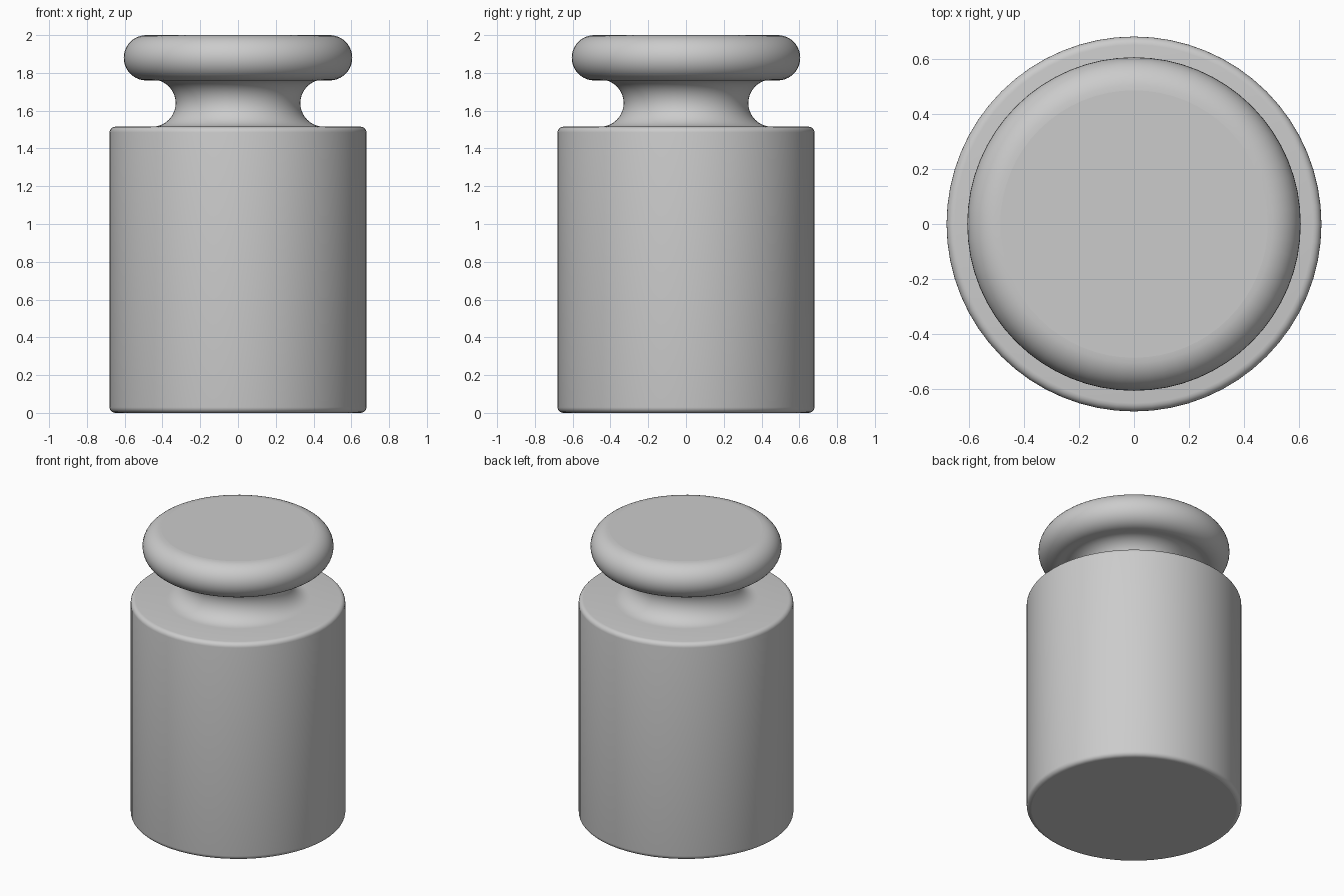
import bpy
import bmesh
from math import sin, cos, pi, radians

cube = bpy.data.objects.get("Cube")
if cube:
    bpy.data.objects.remove(cube, do_unlink=True)

SEGMENTS = 64

steel = bpy.data.materials.new("brushed steel grey")
steel.use_nodes = True
colour = (0.6, 0.6, 0.6, 1)
steel.diffuse_color = colour
steel.node_tree.nodes["Principled BSDF"].inputs["Base Color"].default_value = colour


def arc(r, z, radius, start, end, steps):
    """Profile points (radius, height) along a circular arc, angles in degrees."""
    angles = [radians(start + (end - start) * i / steps) for i in range(steps + 1)]
    return [(r + radius * cos(a), z + radius * sin(a)) for a in angles]


def lathe(name, profile):
    """Spin a bottom-to-top profile around z, closing flat ends with caps."""
    bm = bmesh.new()
    rings = [[bm.verts.new((r * cos(2 * pi * i / SEGMENTS), r * sin(2 * pi * i / SEGMENTS), z))
              for i in range(SEGMENTS)] for r, z in profile]
    for low, high in zip(rings, rings[1:]):
        for i in range(SEGMENTS):
            j = (i + 1) % SEGMENTS
            bm.faces.new((low[i], low[j], high[j], high[i]))
    bm.faces.new(rings[0][::-1])
    bm.faces.new(rings[-1])
    for face in bm.faces:
        face.smooth = len(face.verts) == 4
    mesh = bpy.data.meshes.new(name)
    bm.to_mesh(mesh)
    bm.free()
    mesh.materials.append(steel)
    obj = bpy.data.objects.new(name, mesh)
    bpy.context.collection.objects.link(obj)
    return obj


# One continuous turned profile: rounded body, concave neck, rounded knob
body = arc(0.65, 0.03, 0.03, -90, 0, 5) + arc(0.65, 1.485, 0.03, 0, 90, 5)
neck = arc(0.455, 1.64, 0.125, 270, 90, 20)
knob = arc(0.485, 1.88, 0.12, -90, 90, 20)

lathe("cylinder_weight", body + neck + knob)
